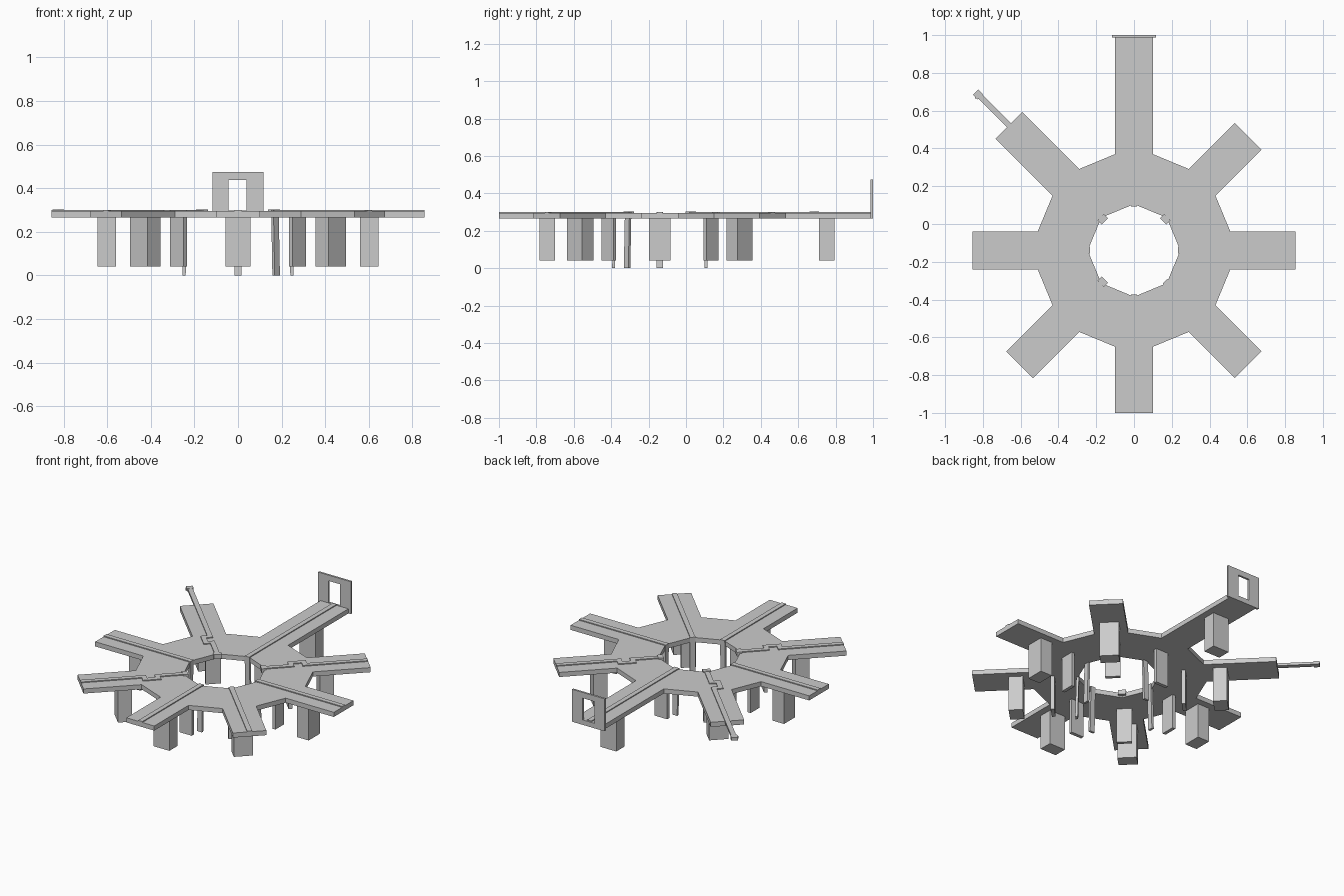
import bpy, bmesh, math
from mathutils import Vector, Matrix

if "Cube" in bpy.data.objects:
    bpy.data.objects.remove(bpy.data.objects["Cube"])

CENTRE = Vector((0, -0.14, 0))
Z0, Z1 = 0.265, 0.295            # deck underside and top
HALF = 0.1                       # half width of a walkway
# outer reach of each walkway, counter-clockwise from east
REACH = [0.855, 0.855, 1.13, 0.937, 0.855, 0.857, 0.86, 0.855]
NAMES = ["east", "northeast", "north", "northwest",
         "west", "southwest", "south", "southeast"]


def arm_matrix(i):
    return Matrix.Translation(CENTRE) @ Matrix.Rotation(i * math.pi / 4, 4, 'Z')


def finish(name, bm, matrix=Matrix()):
    bm.transform(matrix)
    bmesh.ops.recalc_face_normals(bm, faces=bm.faces)
    mesh = bpy.data.meshes.new(name)
    bm.to_mesh(mesh)
    bm.free()
    ob = bpy.data.objects.new(name, mesh)
    bpy.context.collection.objects.link(ob)
    return ob


def box(name, x, y, z, matrix=Matrix(), lean=0.0):
    """Box from (min, max) ranges; lean shifts the bottom along local x."""
    bm = bmesh.new()
    bmesh.ops.create_cube(bm, size=1)
    for v in bm.verts:
        low = v.co.z < 0
        v.co = Vector((x[v.co.x > 0] + (lean if low else 0),
                       y[v.co.y > 0], z[v.co.z > 0]))
    return finish(name, bm, matrix)


def ribbon(name, path, width, z, matrix):
    """Mitred strip following a flat path."""
    pts = [Vector(p) for p in path]
    bm = bmesh.new()
    rows = []
    for i, p in enumerate(pts):
        a = (p - pts[i - 1]).normalized() if i else (pts[1] - p).normalized()
        b = (pts[i + 1] - p).normalized() if i < len(pts) - 1 else a
        na, nb = Vector((-a.y, a.x)), Vector((-b.y, b.x))
        off = (na + nb) / (1 + na.dot(nb)) * width / 2
        rows.append([bm.verts.new((q.x, q.y, h)) for q, h in
                     ((p + off, z[0]), (p - off, z[0]), (p - off, z[1]), (p + off, z[1]))])
    for r, s in zip(rows, rows[1:]):
        for k in range(4):
            bm.faces.new((r[k], r[(k + 1) % 4], s[(k + 1) % 4], s[k]))
    bm.faces.new(rows[0])
    bm.faces.new(rows[-1])
    return finish(name, bm, matrix)


# Deck: eight-sided ring with a walkway leaving every sector
bm = bmesh.new()
tops = []
for i, reach in enumerate(REACH):
    m, n = arm_matrix(i), arm_matrix(i + 1)
    inner, inner_next = m @ Vector((0.245, 0, Z0)), n @ Vector((0.245, 0, Z0))
    right, left = (m @ Vector((0.51, s * HALF, Z0)) for s in (-1, 1))
    next_right = n @ Vector((0.51, -HALF, Z0))
    end_r, end_l = (m @ Vector((reach, s * HALF, Z0)) for s in (-1, 1))
    for loop in ((inner, right, left), (right, end_r, end_l, left),
                 (inner, left, next_right, inner_next)):
        bm.faces.new([bm.verts.new(p) for p in loop])
bmesh.ops.remove_doubles(bm, verts=bm.verts, dist=1e-4)
ext = bmesh.ops.extrude_face_region(bm, geom=bm.faces[:], use_keep_orig=True)
bmesh.ops.translate(bm, vec=(0, 0, Z1 - Z0),
                    verts=[g for g in ext["geom"] if isinstance(g, bmesh.types.BMVert)])
finish("deck", bm)

for i, (name, reach) in enumerate(zip(NAMES, REACH)):
    m = arm_matrix(i)

    # Outer pillar and thin inner pier below each walkway
    r = 0.893 if name == "north" else 0.602
    box(name + "_pillar", (r - 0.042, r + 0.042), (-0.057, 0.057), (0.04, Z0), m)
    box(name + "_inner_pier", (0.375, 0.397), (-0.045, 0.045), (0.04, Z0), m)

    # Raised channel on the deck; three diagonals make a small detour
    path = [(0.24, 0), (reach, 0)]
    if name in ("northeast", "northwest", "southwest"):
        path[1:1] = [(0.40, 0), (0.40, 0.04), (0.48, 0.04), (0.48, 0)]
    ribbon(name + "_channel", path, 0.03, (Z1 - 0.003, 0.301), m)

    # Inner end: a short spout or a thin drop reaching the ground
    if len(path) > 2:
        box(name + "_spout", (0.218, 0.25), (-0.024, 0.024), (0.275, 0.303), m)
    else:
        box(name + "_drop", (0.232, 0.247), (-0.017, 0.017), (0, 0.301), m, lean=0.008)

# Channel overhanging the end of the northwest walkway, with a hooked tip
ribbon("overhang_channel", [(0.92, 0), (1.155, 0), (1.175, 0.014)], 0.03,
       (0.285, 0.301), arm_matrix(3))
box("overhang_tip", (1.15, 1.185), (-0.02, 0.02), (0.283, 0.303), arm_matrix(3))

# Gate at the end of the long walkway: a slab with a square opening
bm = bmesh.new()
outer = [(-0.117, 0.265), (0.117, 0.265), (0.117, 0.475), (-0.117, 0.475)]
hole = [(-0.043, 0.297), (0.04, 0.297), (0.04, 0.438), (-0.043, 0.438)]
rings = [[bm.verts.new((x, y, z)) for x, z in prof]
         for prof, y in ((outer, 0.987), (outer, 1.0), (hole, 1.0), (hole, 0.987))]
for a, b in zip(rings, rings[1:] + rings[:1]):
    for k in range(4):
        bm.faces.new((a[k], a[(k + 1) % 4], b[(k + 1) % 4], b[k]))
finish("gate", bm)
